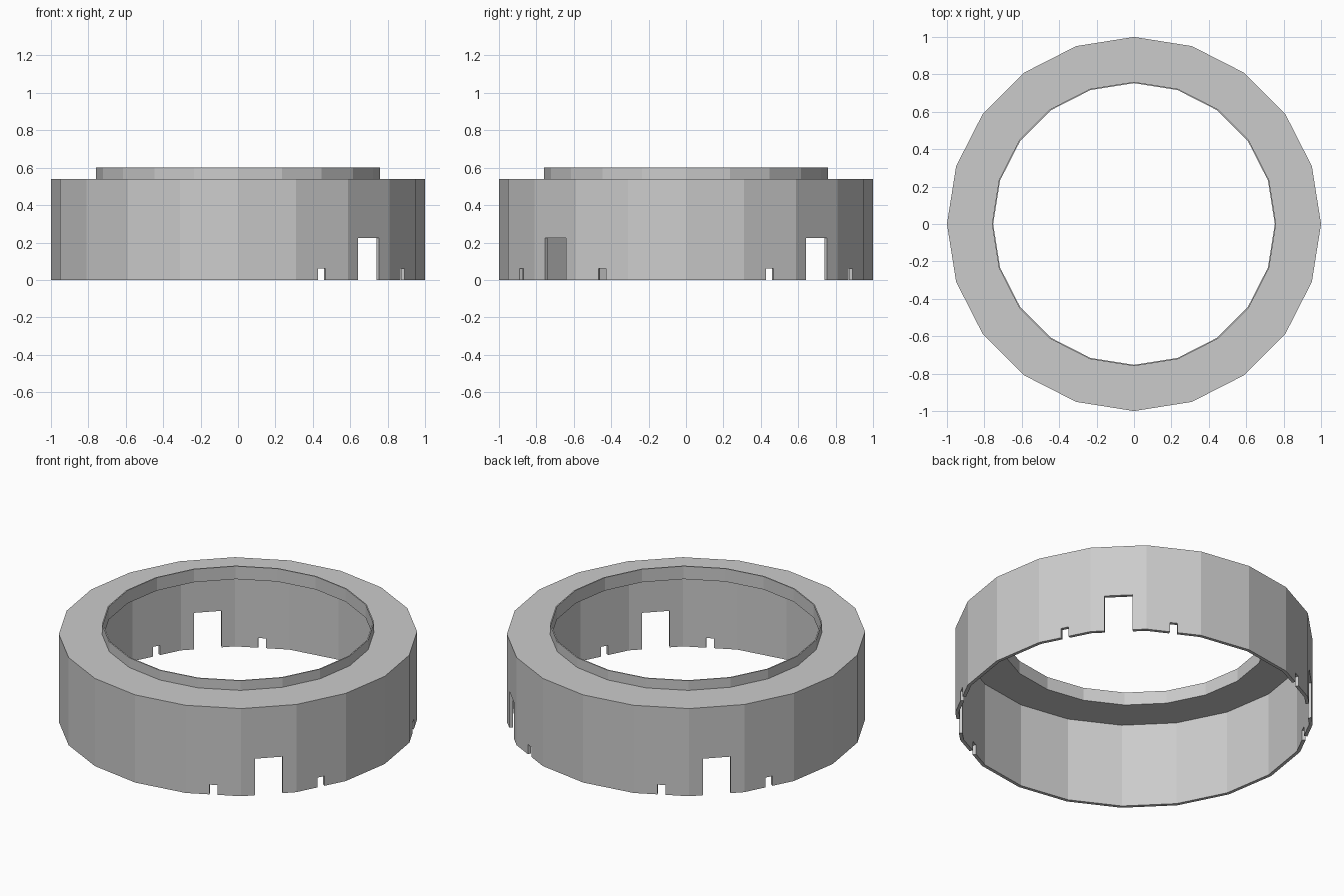
import bpy, bmesh
from math import cos, sin, radians, pi
from mathutils import Matrix

if "Cube" in bpy.data.objects:
    bpy.data.objects.remove(bpy.data.objects["Cube"])

SIDES = 20


def new_object(name, bm):
    bmesh.ops.recalc_face_normals(bm, faces=bm.faces)
    mesh = bpy.data.meshes.new(name)
    bm.to_mesh(mesh)
    bm.free()
    obj = bpy.data.objects.new(name, mesh)
    bpy.context.collection.objects.link(obj)
    return obj


# Hollow ring housing: closed wall profile (radius, z) swept round the axis
profile = [(1, 0), (1, 0.54), (0.76, 0.54), (0.76, 0.6),
           (0.753, 0.6), (0.753, 0.52), (0.98, 0.52), (0.98, 0)]
bm = bmesh.new()
rings = []
for i in range(SIDES):
    a = 2 * pi * i / SIDES
    rings.append([bm.verts.new((r * cos(a), r * sin(a), z)) for r, z in profile])
n = len(profile)
for i in range(SIDES):
    p, q = rings[i], rings[(i + 1) % SIDES]
    for j in range(n):
        k = (j + 1) % n
        bm.faces.new((p[j], q[j], q[k], p[k]))
housing = new_object("ring_housing", bm)

# Notch cutters: a tall slot flanked by two small ones, on three of four diagonals
bm = bmesh.new()
for diagonal in (-45, 45, 135):
    for offset, width, height in ((-18, 0.045, 0.06), (0, 0.157, 0.225), (18, 0.045, 0.06)):
        m = (Matrix.Rotation(radians(diagonal + offset), 4, 'Z')
             @ Matrix.Translation((0.98, 0, height / 2 - 0.05))
             @ Matrix.Diagonal((0.14, width, height + 0.1, 1)))
        bmesh.ops.create_cube(bm, size=1, matrix=m)
cutter = new_object("notch_cutter", bm)
cutter.hide_render = True

# Cut the notches, then drop the helper
mod = housing.modifiers.new("notches", 'BOOLEAN')
mod.operation = 'DIFFERENCE'
mod.solver = 'EXACT'
mod.object = cutter
bpy.context.view_layer.objects.active = housing
housing.select_set(True)
bpy.ops.object.modifier_apply(modifier=mod.name)
bpy.data.objects.remove(cutter)
